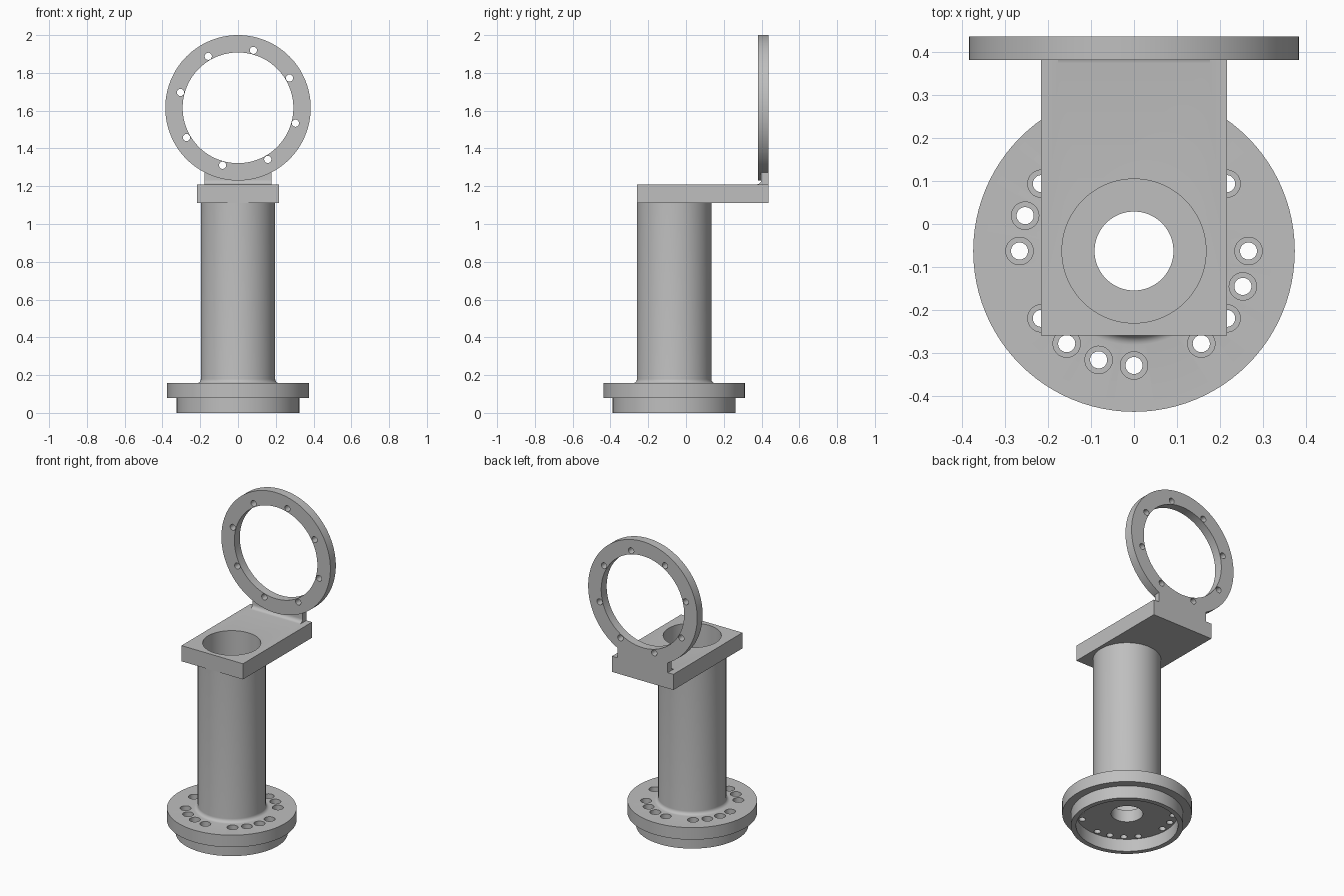
import bpy, bmesh, math
from mathutils import Matrix, Vector

if "Cube" in bpy.data.objects:
    bpy.data.objects.remove(bpy.data.objects["Cube"])

AXIS_Y = -0.063          # tube axis
RING_Z = 1.615           # ring centre height
BACK_Y = 0.437           # rear face of plate and ring

grey = bpy.data.materials.new("plain grey")
grey.use_nodes = True
grey.diffuse_color = (0.52, 0.52, 0.52, 1)
grey.node_tree.nodes["Principled BSDF"].inputs["Base Color"].default_value = (0.52, 0.52, 0.52, 1)


def finish(name, bm):
    bmesh.ops.recalc_face_normals(bm, faces=bm.faces)
    mesh = bpy.data.meshes.new(name)
    bm.to_mesh(mesh)
    bm.free()
    mesh.materials.append(grey)
    obj = bpy.data.objects.new(name, mesh)
    bpy.context.collection.objects.link(obj)
    return obj


def lathe(name, profile, places, sides=96):
    """Spin a closed (radius, height) profile; copy it to each matrix."""
    bm = bmesh.new()
    for place in places:
        rings = [[bm.verts.new(place @ Vector((r * math.cos(a), r * math.sin(a), z)))
                  for a in (2 * math.pi * i / sides for i in range(sides))]
                 for r, z in profile]
        for a, b in zip(rings, rings[1:] + rings[:1]):
            for i in range(sides):
                j = (i + 1) % sides
                bm.faces.new((a[i], a[j], b[j], b[i]))
    bmesh.ops.remove_doubles(bm, verts=bm.verts, dist=1e-5)
    bmesh.ops.dissolve_degenerate(bm, edges=bm.edges, dist=1e-6)
    return finish(name, bm)


def extrude_x(name, outline, half):
    """Extrude a (y, z) outline symmetrically along x."""
    bm = bmesh.new()
    face = bm.faces.new([bm.verts.new((-half, y, z)) for y, z in outline])
    out = bmesh.ops.extrude_face_region(bm, geom=[face])
    moved = [v for v in out["geom"] if isinstance(v, bmesh.types.BMVert)]
    bmesh.ops.translate(bm, verts=moved, vec=(2 * half, 0, 0))
    return finish(name, bm)


def combine(obj, other, operation):
    mod = obj.modifiers.new(operation, "BOOLEAN")
    mod.operation, mod.object, mod.solver = operation, other, "EXACT"
    bpy.context.view_layer.objects.active = obj
    bpy.ops.object.modifier_apply(modifier=mod.name)
    bpy.data.objects.remove(other)


def pin(r, z0, z1):
    return [(0, z0), (r, z0), (r, z1), (0, z1)]


def arc(cx, cz, r, start, end, steps=6):
    angles = [math.radians(start + (end - start) * i / steps) for i in range(steps + 1)]
    return [(cx + r * math.cos(a), cz + r * math.sin(a)) for a in angles]


tube_axis = Matrix.Translation((0, AXIS_Y, 0))

# Flanged tube: hollow spigot, flange, filleted shaft and stepped bore
fillet = arc(0.219, 0.179, 0.022, 270, 180)
tube = lathe("flanged_tube",
             [(0.295, 0), (0.325, 0), (0.325, 0.08), (0.375, 0.08), (0.375, 0.157)]
             + fillet
             + [(0.197, 1.11), (0.168, 1.11), (0.168, 0.157), (0.092, 0.157),
                (0.092, 0.08), (0.295, 0.08)], [tube_axis])

# Counterbored flange holes: four groups of four
spots = [tube_axis @ Matrix.Rotation(math.radians(90 * g - 18 * k), 4, "Z")
         @ Matrix.Translation((0.267, 0, 0)) for g in range(4) for k in range(4)]
bolt_shape = [(0, 0.04), (0.02, 0.04), (0.02, 0.117), (0.032, 0.117), (0.032, 0.2), (0, 0.2)]
combine(tube, lathe("flange_hole_cutter", bolt_shape, spots, 32), "DIFFERENCE")

# Bracket: flat plate, filleted neck and upright ring
bracket = extrude_x("ring_bracket",
                    [(-0.26, 1.11), (BACK_Y, 1.11), (BACK_Y, 1.21), (-0.26, 1.21)], 0.217)
combine(bracket, lathe("bore_cutter", pin(0.168, 1, 1.3), [tube_axis]), "DIFFERENCE")
neck = extrude_x("neck", [(BACK_Y, 1.2), (BACK_Y, 1.285), (0.398, 1.285)]
                 + arc(0.375, 1.233, 0.023, 0, -90) + [(0.375, 1.2)], 0.177)
combine(bracket, neck, "UNION")

ring_axis = Matrix.Translation((0, BACK_Y, RING_Z)) @ Matrix.Rotation(math.radians(90), 4, "X")
ring = lathe("ring", [(0.293, 0), (0.385, 0), (0.385, 0.055), (0.293, 0.055)], [ring_axis], 128)
combine(bracket, ring, "UNION")

# Eight screw holes around the ring
screws = [ring_axis @ Matrix.Rotation(math.radians(30 + 45 * i), 4, "Z")
          @ Matrix.Translation((0.315, 0, 0)) for i in range(8)]
combine(bracket, lathe("screw_hole_cutter", pin(0.019, -0.05, 0.1), screws, 32), "DIFFERENCE")

# Smooth round walls, keep edges crisp
bpy.ops.object.select_all(action="DESELECT")
for obj in (tube, bracket):
    obj.select_set(True)
bpy.context.view_layer.objects.active = tube
bpy.ops.object.shade_smooth_by_angle(angle=math.radians(30))
